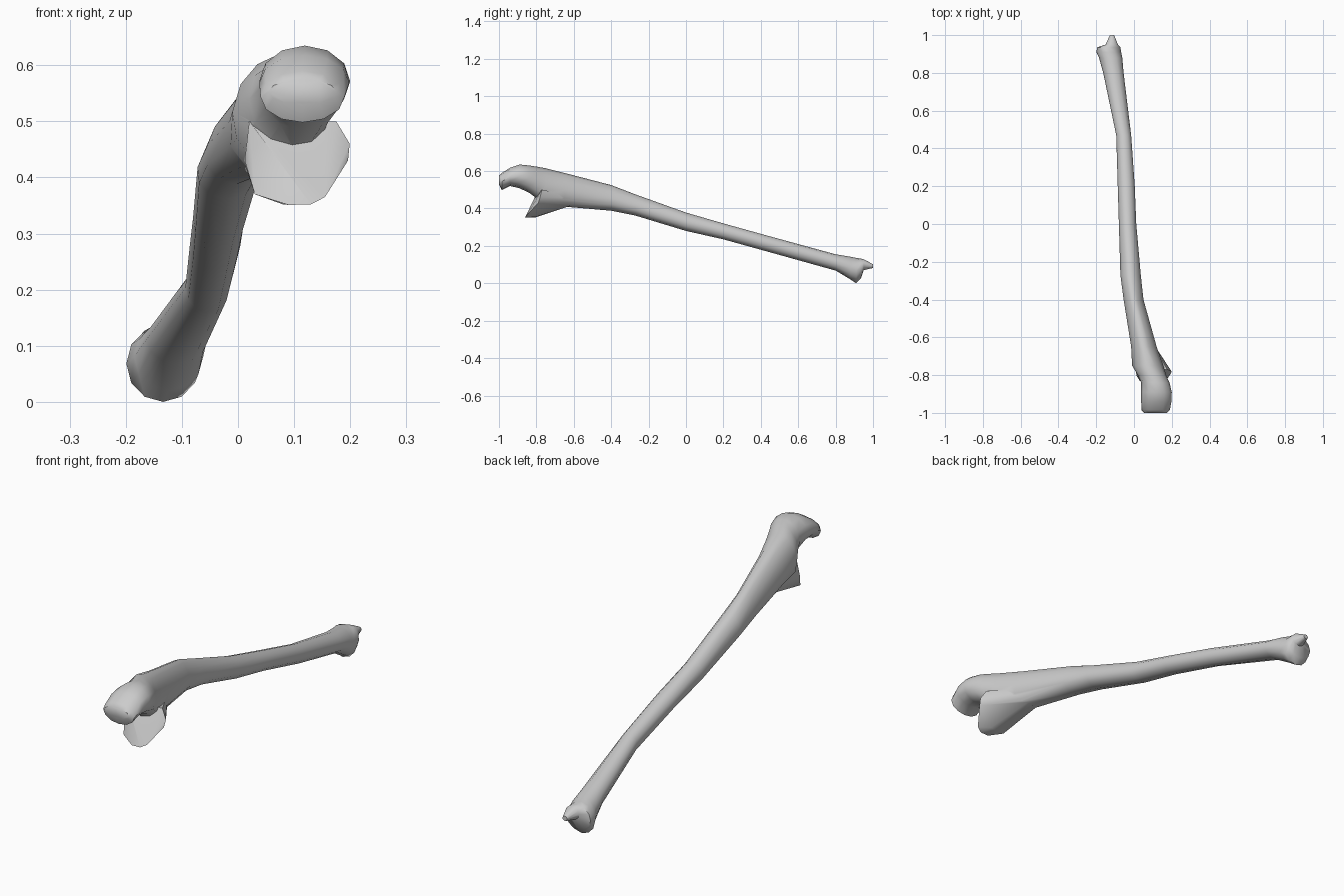
import bpy, bmesh, math

N = 12


def make_object(name, bm):
    bmesh.ops.recalc_face_normals(bm, faces=bm.faces)
    me = bpy.data.meshes.new(name)
    bm.to_mesh(me)
    bm.free()
    ob = bpy.data.objects.new(name, me)
    bpy.context.collection.objects.link(ob)
    return ob


def loft(name, sections):
    """Skin rings given as y, x min, x max, z min, z max, taper toward the top."""
    bm = bmesh.new()
    rings = []
    for y, x0, x1, z0, z1, taper in sections:
        ring = []
        for i in range(N):
            a = 2 * math.pi * i / N
            c, s = math.cos(a), math.sin(a)
            x = (x0 + x1) / 2 + (x1 - x0) / 2 * c * (1 - taper * s)
            z = (z0 + z1) / 2 + (z1 - z0) / 2 * s
            ring.append(bm.verts.new((x, y, z)))
        rings.append(ring)
    for a, b in zip(rings, rings[1:]):
        for i in range(N):
            j = (i + 1) % N
            bm.faces.new((a[i], a[j], b[j], b[i]))
    bm.faces.new(rings[0])
    bm.faces.new(rings[-1])
    return make_object(name, bm)


# Whole bone: hooked upper end, tapering shaft, lower head with pointed process
bone = loft("forearm_bone", [
    (-1.00, 0.055, 0.175, 0.530, 0.575, 0),
    (-0.985, 0.040, 0.190, 0.498, 0.590, 0),
    (-0.94, 0.038, 0.198, 0.520, 0.618, 0),
    (-0.89, 0.038, 0.200, 0.508, 0.635, 0),
    (-0.84, 0.038, 0.188, 0.485, 0.630, 0),
    (-0.80, 0.020, 0.170, 0.455, 0.624, 0),
    (-0.75, -0.010, 0.155, 0.420, 0.615, 0.1),
    (-0.65, -0.015, 0.120, 0.410, 0.590, 0.25),
    (-0.40, -0.055, 0.050, 0.388, 0.525, 0.3),
    (-0.27, -0.072, 0.036, 0.362, 0.475, 0.2),
    (0.00, -0.080, 0.012, 0.280, 0.378, 0.1),
    (0.20, -0.086, 0.004, 0.235, 0.320, 0),
    (0.47, -0.094, -0.015, 0.160, 0.245, 0),
    (0.80, -0.163, -0.055, 0.068, 0.155, 0),
    (0.88, -0.185, -0.062, 0.020, 0.142, 0),
    (0.91, -0.199, -0.068, 0.000, 0.136, 0),
    (0.935, -0.195, -0.072, 0.025, 0.132, 0),
    (0.95, -0.150, -0.085, 0.070, 0.128, 0),
    (1.00, -0.128, -0.105, 0.082, 0.102, 0),
])

# Lower lip of the joint notch, a wedge merging into the shaft
bm = bmesh.new()
for p in [(0.02, -0.79, 0.50), (0.012, -0.80, 0.43), (0.03, -0.83, 0.37),
          (0.09, -0.86, 0.351), (0.13, -0.86, 0.352), (0.155, -0.85, 0.365),
          (0.196, -0.79, 0.43), (0.199, -0.78, 0.46), (0.175, -0.77, 0.50),
          (0.08, -0.805, 0.352), (0.12, -0.805, 0.355), (0.03, -0.70, 0.405),
          (0.07, -0.70, 0.405), (0.01, -0.58, 0.43), (0.06, -0.57, 0.43),
          (0.09, -0.62, 0.47)]:
    bm.verts.new(p)
hull = bmesh.ops.convex_hull(bm, input=bm.verts)
loose = [v for v in bm.verts if not v.link_faces]
bmesh.ops.delete(bm, geom=loose, context='VERTS')
lip = make_object("notch_lip", bm)

# Fuse both parts into one skin
bpy.context.view_layer.objects.active = bone
bone.select_set(True)
mod = bone.modifiers.new("fuse", 'BOOLEAN')
mod.operation = 'UNION'
mod.solver = 'EXACT'
mod.object = lip
bpy.ops.object.modifier_apply(modifier=mod.name)
bpy.data.objects.remove(lip, do_unlink=True)
bpy.ops.object.shade_smooth_by_angle(angle=math.radians(50))
